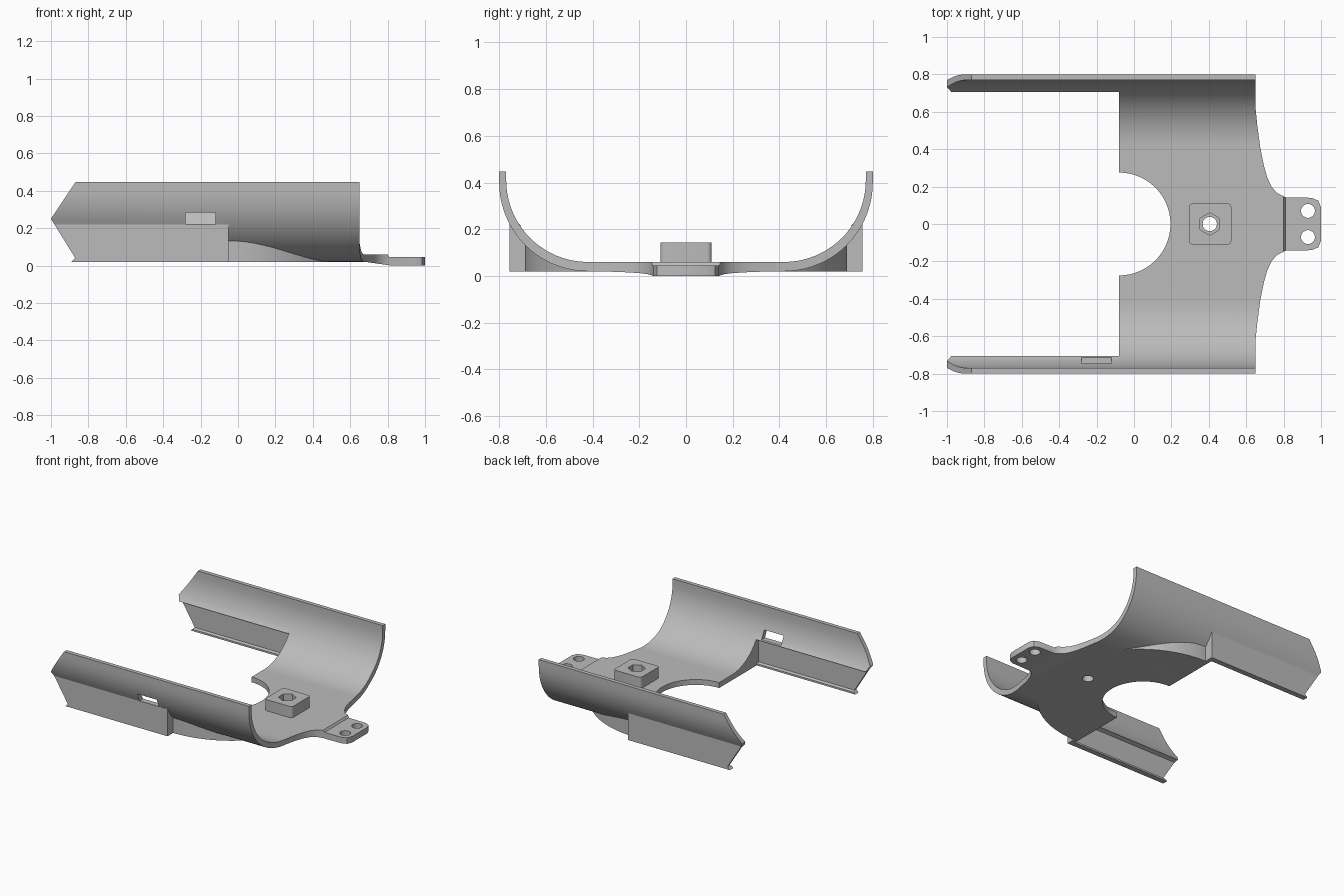
import bpy, bmesh
from math import sin, cos, pi, radians

if "Cube" in bpy.data.objects:
    bpy.data.objects.remove(bpy.data.objects["Cube"])

grey = bpy.data.materials.new("plain_grey")
grey.use_nodes = True
grey.diffuse_color = (0.5, 0.5, 0.5, 1)
grey.node_tree.nodes["Principled BSDF"].inputs["Base Color"].default_value = (0.5, 0.5, 0.5, 1)


def prism(name, points, axis, lo, hi):
    """Extrude a flat outline along an axis; points hold the other two coordinates."""
    place = {"x": lambda p, t: (t, p[0], p[1]),
             "y": lambda p, t: (p[0], t, p[1]),
             "z": lambda p, t: (p[0], p[1], t)}[axis]
    bm = bmesh.new()
    ends = [[bm.verts.new(place(p, t)) for p in points] for t in (lo, hi)]
    n = len(points)
    for ring in ends:
        bm.faces.new(ring)
    for i in range(n):
        j = (i + 1) % n
        bm.faces.new((ends[0][i], ends[0][j], ends[1][j], ends[1][i]))
    bmesh.ops.recalc_face_normals(bm, faces=bm.faces)
    mesh = bpy.data.meshes.new(name)
    bm.to_mesh(mesh)
    bm.free()
    mesh.materials.append(grey)
    obj = bpy.data.objects.new(name, mesh)
    bpy.context.collection.objects.link(obj)
    return obj


def activate(obj):
    bpy.ops.object.select_all(action="DESELECT")
    obj.select_set(True)
    bpy.context.view_layer.objects.active = obj


def boolean(obj, operation, cutter):
    mod = obj.modifiers.new("cut", "BOOLEAN")
    mod.operation, mod.object, mod.solver = operation, cutter, "EXACT"
    activate(obj)
    bpy.ops.object.modifier_apply(modifier=mod.name)
    bpy.data.objects.remove(cutter)


def arc(cx, cy, r, start, end, n):
    return [(cx + r * cos(radians(start + (end - start) * i / n)),
             cy + r * sin(radians(start + (end - start) * i / n))) for i in range(n + 1)]


def circle(cx, cy, r, n=40):
    return [(cx + r * cos(2 * pi * i / n), cy + r * sin(2 * pi * i / n)) for i in range(n)]


def flip(points):
    return [(-a, b) for a, b in reversed(points)]


def plan_cutter():
    half = [(-0.2, 1), (0.65, 1), (0.65, 0.62), (0.66, 0.52), (0.675, 0.41), (0.695, 0.31),
            (0.712, 0.25), (0.735, 0.2), (0.765, 0.165), (0.81, 0.143), (0.95, 0.14),
            (0.985, 0.125), (1, 0.09)]
    return prism("plan", half + [(x, -y) for x, y in reversed(half)], "z", -0.2, 1)


parts = []
outer = [(0.8, 0.447)] + arc(0.42, 0.4, 0.38, 0, -90, 20)
inner = arc(0.42, 0.41, 0.35, -90, 0, 20) + [(0.77, 0.447)]

# Cradle: U-shaped shell with flat floor
profile = outer + flip(outer) + flip(inner) + inner
cradle = prism("cradle_shell", profile, "x", -0.08, 0.68)
boolean(cradle, "INTERSECT", plan_cutter())
boolean(cradle, "DIFFERENCE", prism("bay", circle(-0.08, 0, 0.275, 64), "z", -0.2, 0.3))
boolean(cradle, "DIFFERENCE", prism("bore", circle(0.405, 0, 0.038), "z", -0.2, 0.3))
parts.append(cradle)

# Mounting tab with two screw holes
tab_side = [(0.68, 0.02), (0.82, 0), (1.05, 0), (1.05, 0.045), (0.81, 0.045),
            (0.8, 0.06), (0.68, 0.06)]
tab = prism("mounting_tab", tab_side, "y", -0.41, 0.41)
boolean(tab, "INTERSECT", plan_cutter())
for y in (-0.07, 0.07):
    boolean(tab, "DIFFERENCE", prism("screw_hole", circle(0.93, y, 0.037), "z", -0.2, 0.3))
parts.append(tab)

# Nut boss with hexagonal pocket
r = 0.02
corners = []
for cx, cy, a in ((0.5, 0.09, 0), (0.315, 0.09, 90), (0.315, -0.09, 180), (0.5, -0.09, 270)):
    corners += arc(cx, cy, r, a, a + 90, 5)
boss = prism("nut_boss", corners, "z", 0.055, 0.143)
hexagon = arc(0.405, 0, 0.06, 30, 330, 5)
boolean(boss, "DIFFERENCE", prism("pocket", hexagon, "z", 0.09, 0.3))
boolean(boss, "DIFFERENCE", prism("bore", circle(0.405, 0, 0.038), "z", -0.2, 0.3))
parts.append(boss)

# Side arms, their inner end webs, and the rounded fairings below the shell
arc_out = [p for p in outer if p[1] > 0.225]
arc_in = [p for p in inner if p[1] > 0.225]
arm_profile = arc_out + [(0.755, 0.22), (0.755, 0.02), (0.715, 0.02), (0.715, 0.033),
                         (0.735, 0.04), (0.735, 0.205), (0.707, 0.215)] + arc_in
web_profile = [(0.69, 0.02), (0.755, 0.02), (0.755, 0.22), (0.69, 0.14)]
fairing_profile = ([(0.42, 0.02)] + [p for p in arc(0.42, 0.41, 0.38, -90, 0, 20) if p[0] < 0.72]
                   + [(0.72, 0.02)])
pointed_end = [(0, -0.01), (-0.92, -0.01), (-0.87, 0.04), (-1, 0.25), (-0.85, 0.475), (0, 0.475)]

for side, label in ((1, "back"), (-1, "front")):
    def sided(points):
        return [(side * a, b) for a, b in points]

    arm = prism(label + "_arm", sided(arm_profile), "x", -1.1, -0.08)
    boolean(arm, "INTERSECT", prism("point", pointed_end, "y", -1, 1))
    if side < 0:
        slot = [(-0.28, 0.222), (-0.12, 0.222), (-0.12, 0.283), (-0.28, 0.283)]
        boolean(arm, "DIFFERENCE", prism("slot", slot, "y", -0.9, -0.6))
    web = prism(label + "_arm_web", sided(web_profile), "x", -0.08, -0.05)
    fairing = prism(label + "_fairing", sided(fairing_profile), "x", -0.08, 0.6)
    boolean(fairing, "INTERSECT", prism("round", circle(-0.05, 0, 0.69, 96), "z", -0.2, 0.6))
    parts += [arm, web, fairing]

for part in parts:
    activate(part)
    bpy.ops.object.shade_smooth_by_angle(angle=radians(25))
